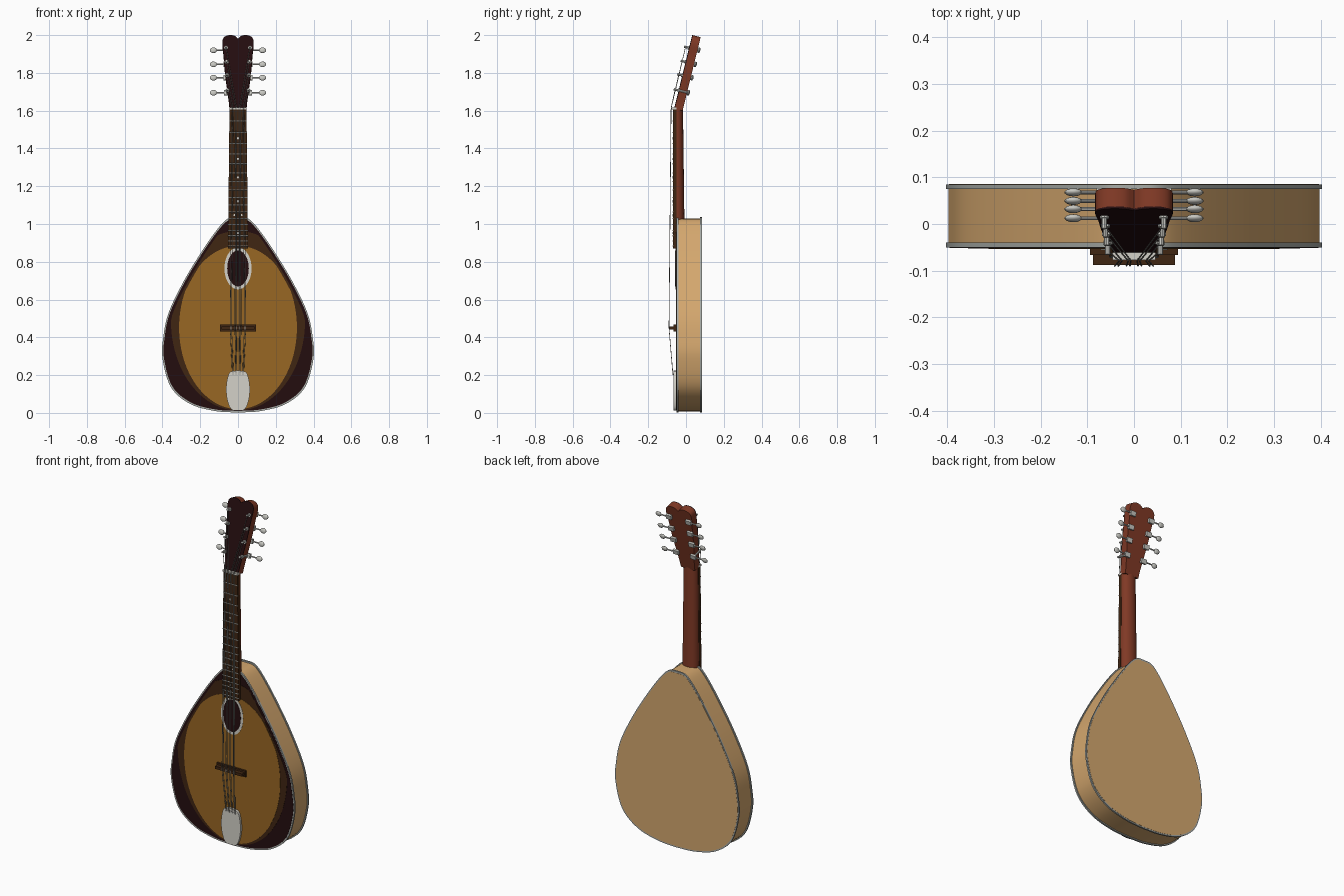
import bpy, bmesh, math
from mathutils import Matrix, Vector

cube = bpy.data.objects.get("Cube")
if cube:
    bpy.data.objects.remove(cube, do_unlink=True)


def material(name, *rgb):
    lin = [((c / 255 + 0.055) / 1.055) ** 2.4 if c > 10 else c / 255 / 12.92 for c in rgb]
    m = bpy.data.materials.new(name)
    m.use_nodes = True
    m.diffuse_color = (*lin, 1)
    m.node_tree.nodes["Principled BSDF"].inputs["Base Color"].default_value = (*lin, 1)
    return m


TAN = material("tan wood", 212, 167, 110)
AMBER = material("amber varnish", 152, 103, 36)
BROWN = material("dark brown wood", 64, 38, 18)
MAROON = material("dark maroon", 36, 13, 15)
RED = material("reddish wood", 128, 57, 37)
CREAM = material("cream", 212, 209, 200)
SILVER = material("silver metal", 200, 200, 194)
STEEL = material("string steel", 150, 148, 142)
BINDING = material("grey binding", 168, 172, 167)


def finish(name, bm, mat, matrix=None):
    bmesh.ops.recalc_face_normals(bm, faces=bm.faces)
    if matrix:
        bm.transform(matrix)
    me = bpy.data.meshes.new(name)
    bm.to_mesh(me)
    bm.free()
    ob = bpy.data.objects.new(name, me)
    bpy.context.scene.collection.objects.link(ob)
    me.materials.append(mat)
    bpy.ops.object.select_all(action='DESELECT')
    ob.select_set(True)
    bpy.context.view_layer.objects.active = ob
    bpy.ops.object.shade_smooth_by_angle(angle=math.radians(35))
    return ob


def prism(name, pts, y0, y1, mat, matrix=None):
    """Extrude an outline of (x, z) points from y0 to y1."""
    bm = bmesh.new()
    face = bm.faces.new([bm.verts.new((x, y0, z)) for x, z in pts])
    new = bmesh.ops.extrude_face_region(bm, geom=[face])["geom"]
    bmesh.ops.translate(bm, vec=(0, y1 - y0, 0),
                        verts=[v for v in new if isinstance(v, bmesh.types.BMVert)])
    return finish(name, bm, mat, matrix)


def rect(x0, x1, z0, z1):
    return [(x0, z0), (x1, z0), (x1, z1), (x0, z1)]


def rod(name, a, b, r, mat, matrix=None, sides=10):
    a, b = Vector(a), Vector(b)
    bm = bmesh.new()
    bmesh.ops.create_cone(bm, cap_ends=True, segments=sides, radius1=r, radius2=r, depth=(b - a).length)
    bm.transform(Matrix.Translation((a + b) / 2) @ (b - a).to_track_quat('Z', 'Y').to_matrix().to_4x4())
    return finish(name, bm, mat, matrix)


def smooth(pts, steps=6):
    """Catmull-Rom curve through the points."""
    v = [Vector(p) for p in pts]
    v = [2 * v[0] - v[1]] + v + [2 * v[-1] - v[-2]]
    out = []
    for p0, p1, p2, p3 in zip(v, v[1:], v[2:], v[3:]):
        for i in range(steps):
            t = i / steps
            out.append(0.5 * (2 * p1 + (p2 - p0) * t + (2 * p0 - 5 * p1 + 4 * p2 - p3) * t * t
                              + (3 * p1 - p0 - 3 * p2 + p3) * t ** 3))
    return [tuple(p) for p in out + [v[-2]]]


def mirrored(half):
    """Close a right-hand outline that starts and ends on the centre line."""
    return half + [(-x, z) for x, z in half[-2:0:-1]]


def ellipse(rx, rz, cz, n=48):
    return [(rx * math.cos(2 * math.pi * i / n), cz + rz * math.sin(2 * math.pi * i / n)) for i in range(n)]


# Teardrop body with binding at both edges
half = smooth([(0, .008), (.12, .016), (.25, .053), (.35, .14), (.394, .29), (.39, .40),
               (.362, .53), (.28, .70), (.182, .86), (.10, .975), (.05, 1.022), (0, 1.028)])


def scaled(s):
    return mirrored([(x * s, .45 + (z - .45) * s) for x, z in half])


prism("body", scaled(1), -.045, .08, TAN)
prism("front_binding", scaled(1.014), -.05, -.04, BINDING)
prism("back_binding", scaled(1.014), .075, .0845, BINDING)
prism("back_panel", scaled(.997), .08, .0855, TAN)
prism("front_panel", scaled(.995), -.0512, -.045, MAROON)


# Sunburst plates, each an ellipse held inside the body outline
def width_at(z):
    for (x0, z0), (x1, z1) in zip(half, half[1:]):
        if z0 <= z <= z1 and z1 > z0:
            return x0 + (x1 - x0) * (z - z0) / (z1 - z0)
    return 0


def burst(name, rx, rz, cz, y, mat, margin):
    pts = []
    for x, z in ellipse(rx, rz, cz, 96):
        w = max(width_at(z) - margin, 0.001)
        pts.append((max(-w, min(w, x)), z))
    prism(name, pts, y, -.05, mat)


burst("sunburst_middle", .355, .475, .488, -.0525, BROWN, .018)
burst("sunburst_centre", .312, .432, .452, -.054, AMBER, .03)
prism("sound_hole_ring", ellipse(.072, .111, .765), -.0555, -.05, CREAM)
prism("sound_hole", ellipse(.057, .095, .765), -.057, -.05, MAROON)

# Neck: rounded back, lofted between two rings
bm = bmesh.new()
rings = []
for z, w, back in ((.98, .05, -.008), (1.615, .044, -.016)):
    rings.append([bm.verts.new((w * math.cos(math.pi * i / 16), -.056 + (back + .056) * math.sin(math.pi * i / 16) ** .8, z))
                  for i in range(17)])
for i in range(17):
    j = (i + 1) % 17
    bm.faces.new((rings[0][i], rings[0][j], rings[1][j], rings[1][i]))
for r in rings:
    bm.faces.new(r)
finish("neck", bm, RED)

# Fretboard, frets and position dots
NUT, SCALE = 1.61, 1.16


def fret_z(n):
    return NUT - SCALE * (1 - 2 ** (-n / 12))


def board_w(z):
    return .045 + (NUT - z) * .011


prism("fretboard", [(-board_w(.87), .87), (board_w(.87), .87), (board_w(NUT), NUT), (-board_w(NUT), NUT)],
      -.07, -.05, BROWN)
for n in range(1, 18):
    z = fret_z(n)
    rod("fret", (-board_w(z), -.07, z), (board_w(z), -.07, z), .0028, SILVER, sides=8)
for n in (3, 5, 7, 10, 12, 15):
    z = fret_z(n - .5)
    for x in ((-.018, .018) if n == 12 else (0,)):
        rod("position_dot", (x, -.071, z), (x, -.068, z), .006, CREAM, sides=12)
prism("nut", rect(-.046, .046, NUT - .004, NUT + .008), -.077, -.05, CREAM)

# Tilted headstock with a dark front veneer
TILT = Matrix.Translation((0, -.062, NUT)) @ Matrix.Rotation(-math.radians(13.8), 4, 'X')
head = mirrored([(0, 0)] + smooth([(.045, 0), (.048, .04), (.056, .10), (.069, .20), (.077, .30),
                                   (.083, .355), (.076, .387), (.05, .401), (.02, .398), (0, .383)], 4))
prism("headstock", head, .003, .045, RED, TILT)
prism("headstock_veneer", head, -.001, .004, MAROON, TILT)

# Tuners: post, gear plate, shaft and button, four on each side
posts = {}
for s in (-1, 1):
    for i, u in enumerate((.10, .182, .255, .332)):
        x = s * (.056 + .0025 * i)
        posts[s, i] = TILT @ Vector((x, -.02, u))
        rod("tuner_post", (x, -.028, u), (x, .046, u), .006, SILVER, TILT)
        rod("tuner_collar", (x, -.006, u), (x, .002, u), .010, SILVER, TILT)
        prism("tuner_plate", rect(x - .017, x + .017, u - .013, u + .013), .044, .058, SILVER, TILT)
        rod("tuner_shaft", (x, .052, u), (s * .118, .052, u), .004, SILVER, TILT)
        bm = bmesh.new()
        bmesh.ops.create_uvsphere(bm, u_segments=14, v_segments=8, radius=1)
        bm.transform(Matrix.Translation((s * .13, .052, u)) @ Matrix.Diagonal((.019, .008, .015, 1)))
        finish("tuner_button", bm, SILVER, TILT)

# Bridge and tailpiece
prism("bridge_foot", rect(-.094, .094, .432, .468), -.066, -.052, BROWN)
prism("bridge_saddle", rect(-.088, .088, .442, .458), -.088, -.064, BROWN)
tail = smooth([(0, .012), (.035, .018), (.055, .06), (.063, .12), (.057, .18), (.043, .215), (.02, .222), (0, .225)], 4)
prism("tailpiece", mirrored(tail), -.067, -.05, CREAM)

# Four pairs of strings from tailpiece over bridge and nut to the posts
for k in range(8):
    s = -1 if k < 4 else 1
    i = k if k < 4 else 7 - k
    pair = (k // 2 - 1.5) * 2 + (k % 2 - .5) * .6
    path = [(pair * .009, -.069, .20), (pair * .0125, -.09, .45), (pair * .0095, -.079, NUT + .002), posts[s, i]]
    cu = bpy.data.curves.new("string", 'CURVE')
    cu.dimensions = '3D'
    cu.bevel_depth = .0017
    cu.bevel_resolution = 1
    cu.use_fill_caps = True
    sp = cu.splines.new('POLY')
    sp.points.add(len(path) - 1)
    for p, co in zip(sp.points, path):
        p.co = (*co, 1)
    cu.materials.append(STEEL)
    bpy.context.scene.collection.objects.link(bpy.data.objects.new("string", cu))
    rod("string_hook", (pair * .009, -.072, .205), (pair * .009, -.06, .205), .003, SILVER, sides=8)
